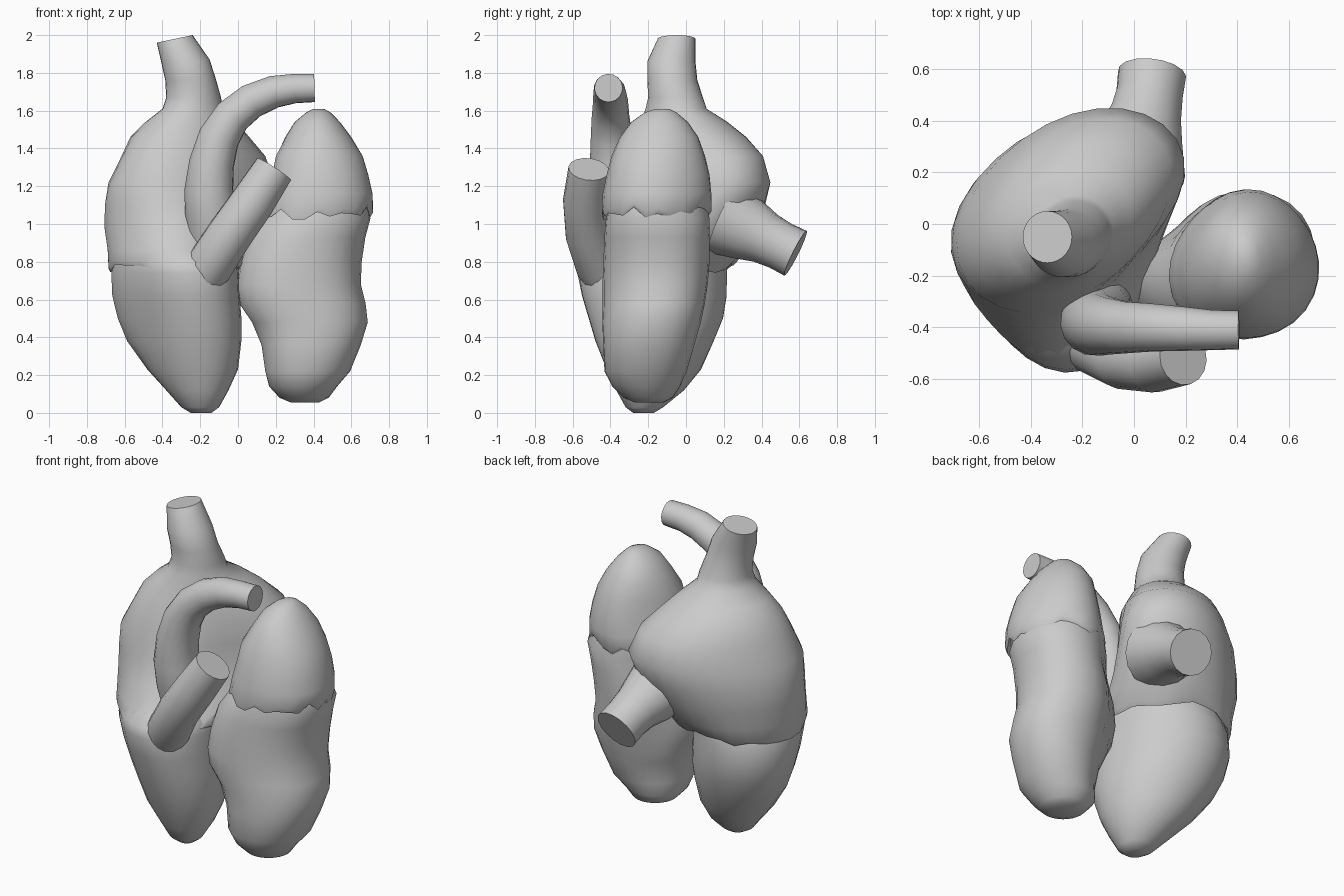
import bpy, math, random
from mathutils import Vector

random.seed(4)
N = 28


def make_object(name, rings, close_start=True, close_end=True):
    """Skin a list of equally sized vertex rings."""
    n = len(rings[0])
    verts = [v for ring in rings for v in ring]
    faces = [(k * n + i, k * n + (i + 1) % n, (k + 1) * n + (i + 1) % n, (k + 1) * n + i)
             for k in range(len(rings) - 1) for i in range(n)]
    if close_start:
        faces.append(tuple(reversed(range(n))))
    if close_end:
        faces.append(tuple(range(len(verts) - n, len(verts))))
    mesh = bpy.data.meshes.new(name)
    mesh.from_pydata(verts, [], faces)
    obj = bpy.data.objects.new(name, mesh)
    bpy.context.collection.objects.link(obj)
    bpy.ops.object.select_all(action='DESELECT')
    obj.select_set(True)
    bpy.context.view_layer.objects.active = obj
    bpy.ops.object.shade_smooth_by_angle(angle=math.radians(60))
    return obj


def section(z, x0, x1, y0, y1, skew=0.0, corners=(0, 0, 0, 0), tilt=0.0):
    """Oval filling the x and y extents. skew leans it diagonally, corners swell or
    flatten it towards (+x+y, -x+y, -x-y, +x-y), tilt slopes it along x."""
    ring = []
    for i in range(N):
        t = math.tau * i / N
        r = 1 + sum(a * max(0, math.cos(t - math.pi * (0.25 + 0.5 * k))) ** 4
                    for k, a in enumerate(corners))
        c, s = r * math.cos(t), r * math.sin(t + skew)
        ring.append(Vector(((x0 + x1) / 2 + (x1 - x0) / 2 * c,
                            (y0 + y1) / 2 + (y1 - y0) / 2 * s, z + tilt * c)))
    return ring


def ragged(rings, amount):
    """Shift the lip rings up and down together to make a torn seam."""
    for i in range(N):
        dz = random.uniform(-amount, amount)
        for ring in rings:
            ring[i].z += dz


def tube(name, stations, n=16):
    """Round vessel through (x, y, z, radius) stations, flat ends."""
    pts = [Vector(s[:3]) for s in stations]
    rings, side = [], None
    for k, p in enumerate(pts):
        d = (pts[min(k + 1, len(pts) - 1)] - pts[max(k - 1, 0)]).normalized()
        ref = side if side else Vector((0.3, 1, 0.2)).cross(d)
        side = (ref - d * ref.dot(d)).normalized()
        up = d.cross(side)
        rings.append([p + stations[k][3] * (side * math.cos(math.tau * i / n)
                                            + up * math.sin(math.tau * i / n)) for i in range(n)])
    return make_object(name, rings)


# Pointed ventricle on the -x side
P = (.05, -.03, -.14, .05)
make_object("pointed_ventricle", [section(*s) for s in (
    (0.00, -.25, -.14, -.28, -.17, -.1),
    (0.03, -.30, -.10, -.32, -.12, -.1),
    (0.12, -.38, -.05, -.37, -.01, -.15),
    (0.23, -.48, .00, -.42, .08, -.2),
    (0.38, -.60, .01, -.475, .15, -.2, P),
    (0.50, -.65, .01, -.51, .20, -.2, P),
    (0.62, -.68, .00, -.545, .22, -.2, P),
    (0.74, -.685, -.005, -.57, .22, -.15, P),
    (0.80, -.67, -.01, -.56, .21, -.1, P),
    (0.88, -.62, -.03, -.47, .18))], close_end=False)

# Atrium above it, running up into the neck of the upper vein
A = (0, 0, -.16, -.12)
lip = [section(*s) for s in (
    (0.80, -.66, .02, -.53, .22, -.05, A),
    (0.765, -.69, .06, -.56, .25, 0, A),
    (0.785, -.70, .08, -.57, .27, 0, A))]
ragged(lip, 0.025)
make_object("atrium", lip + [section(*s) for s in (
    (0.86, -.705, .12, -.53, .31, .08, (0, 0, -.15, -.2)),
    (0.98, -.72, .17, -.45, .37, .18, (0, 0, -.12, -.25)),
    (1.10, -.715, .20, -.39, .42, .25, (0, -.03, -.06, -.22)),
    (1.22, -.69, .21, -.345, .45, .32, (0, -.04, 0, -.15)),
    (1.36, -.62, .15, -.31, .41, .32, (0, -.04, 0, -.06)),
    (1.46, -.57, .06, -.27, .32, .28),
    (1.54, -.49, -.01, -.24, .22, .2),
    (1.61, -.40, -.08, -.215, .11, .1),
    (1.67, -.38, -.09, -.20, .09, .05),
    (1.76, -.385, -.115, -.205, .06),
    (1.86, -.405, -.15, -.205, .05, 0, (), .01),
    (1.98, -.43, -.24, -.15, .05, 0, (), .02))], close_start=False)

# Blunt ventricle on the +x side
B, C = (.1, -.1, .07, .06), (.13, -.28, .12, .06)
make_object("blunt_ventricle", [section(*s) for s in (
    (0.055, .28, .43, -.27, -.12),
    (0.08, .22, .48, -.33, -.07),
    (0.14, .165, .525, -.39, -.03),
    (0.22, .145, .585, -.425, .00, 0, B),
    (0.36, .125, .64, -.43, .04, 0, B),
    (0.48, .075, .675, -.435, .075, 0, B),
    (0.58, .01, .66, -.43, .095, 0, C),
    (0.68, -.005, .635, -.43, .11, 0, C),
    (0.80, .015, .64, -.425, .12, 0, C),
    (0.93, .06, .66, -.42, .12, 0, C),
    (1.03, .12, .69, -.415, .12, 0, B),
    (1.10, .17, .685, -.40, .11),
    (1.16, .21, .66, -.38, .10))], close_end=False)

# Domed cap over the blunt ventricle
D = (-.05, -.1, .1, .05)
lip = [section(*s) for s in (
    (1.10, .16, .68, -.41, .10, 0, D),
    (1.055, .14, .70, -.43, .13, 0, D),
    (1.08, .14, .715, -.435, .145, 0, D))]
ragged(lip, 0.035)
make_object("domed_cap", lip + [section(*s) for s in (
    (1.16, .16, .712, -.43, .145, 0, D),
    (1.26, .185, .69, -.41, .135, 0, D),
    (1.36, .205, .66, -.385, .11, 0, D),
    (1.46, .25, .60, -.35, .065),
    (1.54, .30, .54, -.29, .01),
    (1.59, .36, .49, -.22, -.05),
    (1.61, .40, .455, -.16, -.09))], close_start=False)

# Arched vessel
tube("arched_vessel", [
    (-.13, -.33, 0.90, .13), (-.14, -.36, 1.05, .14), (-.155, -.38, 1.18, .13),
    (-.14, -.39, 1.32, .12), (-.10, -.395, 1.46, .11), (-.03, -.40, 1.57, .10),
    (.07, -.40, 1.65, .093), (.19, -.405, 1.70, .086), (.30, -.41, 1.717, .078),
    (.405, -.41, 1.72, .075)])

# Straight slanting vessel in front
tube("slanting_vessel", [
    (-.22, -.39, 0.66, .11), (-.15, -.46, 0.78, .125), (-.04, -.52, 0.95, .12),
    (.08, -.535, 1.12, .117), (.19, -.515, 1.29, .108)])

# Stub vein at the back
tube("back_vein", [
    (.0, .20, 1.03, .20), (.02, .33, 0.97, .17), (.045, .42, 0.925, .14),
    (.06, .50, 0.885, .13), (.07, .58, 0.845, .133)])
